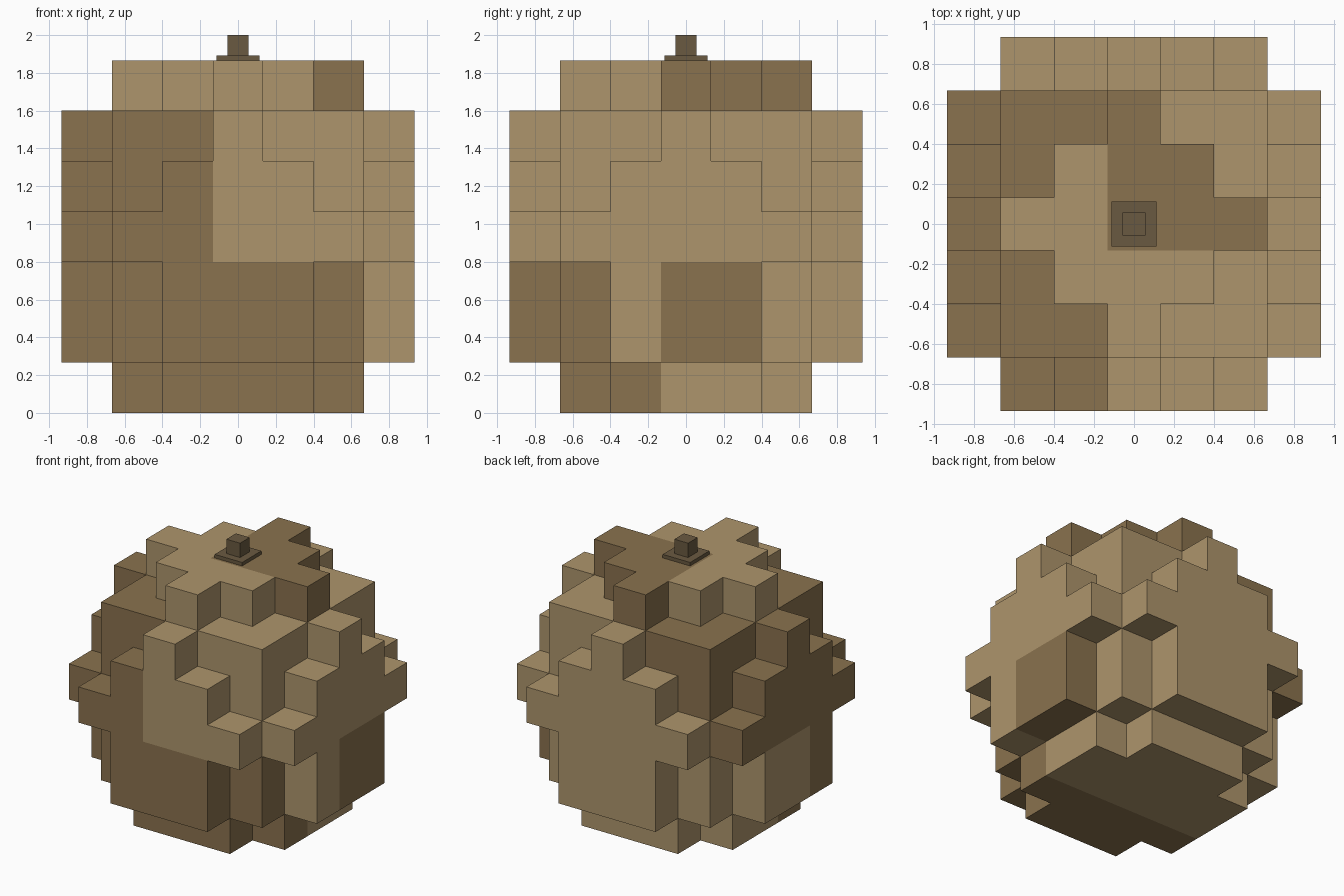
import bpy, bmesh
from mathutils import Vector

if "Cube" in bpy.data.objects:
    bpy.data.objects.remove(bpy.data.objects["Cube"])

S = 4 / 15          # size of one block; the ball is 7 blocks across
R = range(-3, 4)


def material(name, rgb):
    m = bpy.data.materials.new(name)
    m.diffuse_color = [(c / 255 / 12.92) if c < 11 else ((c / 255 + 0.055) / 1.055) ** 2.4
                       for c in rgb] + [1]
    m.use_nodes = True
    m.node_tree.nodes["Principled BSDF"].inputs["Base Color"].default_value = m.diffuse_color
    return m


LIGHT = material("light brown", (174, 149, 108))
DARK = material("dark brown", (138, 114, 78))
STEM = material("stem brown", (106, 90, 65))


def bump(a, k):
    """Stepped silhouette of a side bump: narrow below, wide in the middle, pointed above."""
    return abs(a) <= (1 if k in (1, 2) else 5 - k) and 1 <= k <= 5


def part_of(i, j, k):
    """Name of the part that owns the block, or None for empty space."""
    if k == 6:
        return "crown" if abs(i) + abs(j) <= 2 else None
    if max(abs(i), abs(j)) <= 2:
        if 1 <= k <= 5:
            return "core"
        return "base" if k == 0 and abs(i) + abs(j) < 4 else None
    if abs(i) == 3 and bump(j, k):
        return "right_bump" if i > 0 else "left_bump"
    if abs(j) == 3 and bump(i, k):
        return "front_bump" if j < 0 else "back_bump"
    return None


def is_dark(part, i, j, k):
    """Patchwork colouring by quadrant."""
    if part == "crown":
        return i >= 0 and j >= 0
    if k >= 3:
        return i < 0 and part != "back_bump"
    return (j >= 0) if part == "right_bump" else (j < 0)


blocks = {(i, j, k): part_of(i, j, k) for i in R for j in R for k in range(7)
          if part_of(i, j, k)}


def build_part(name):
    """Outer skin of all blocks in one part, flat areas merged."""
    bm = bmesh.new()
    for (i, j, k), owner in blocks.items():
        if owner != name:
            continue
        centre = Vector((i, j, k + 0.5))
        for axis in range(3):
            for sign in (-1, 1):
                n = Vector((0, 0, 0))
                n[axis] = sign
                if (i + int(n.x), j + int(n.y), k + int(n.z)) in blocks:
                    continue
                u = Vector((0, 0, 0))
                u[(axis + 1) % 3] = 0.5
                v = n.cross(u)
                mid = centre + n * 0.5
                face = bm.faces.new([bm.verts.new((mid + p) * S)
                                     for p in (-u - v, u - v, u + v, v - u)])
                face.material_index = int(is_dark(name, i, j, k))
    bmesh.ops.remove_doubles(bm, verts=bm.verts, dist=1e-4)
    bmesh.ops.dissolve_limit(bm, angle_limit=0.02, verts=bm.verts, edges=bm.edges,
                             delimit={'MATERIAL'})
    finish(bm, name, [LIGHT, DARK])


def finish(bm, name, mats):
    mesh = bpy.data.meshes.new(name)
    bm.to_mesh(mesh)
    bm.free()
    for m in mats:
        mesh.materials.append(m)
    bpy.context.collection.objects.link(bpy.data.objects.new(name, mesh))


def box(name, width, z0, z1, mat):
    bm = bmesh.new()
    bmesh.ops.create_cube(bm, size=1)
    for v in bm.verts:
        v.co = (v.co.x * width, v.co.y * width, z0 + (v.co.z + 0.5) * (z1 - z0))
    finish(bm, name, [mat])


# Blocky ball
for part in sorted(set(blocks.values())):
    build_part(part)

# Stem on top
box("stem_plate", 0.227, 7 * S, 1.893, STEM)
box("stem_peg", 0.113, 1.893, 2.0, STEM)
